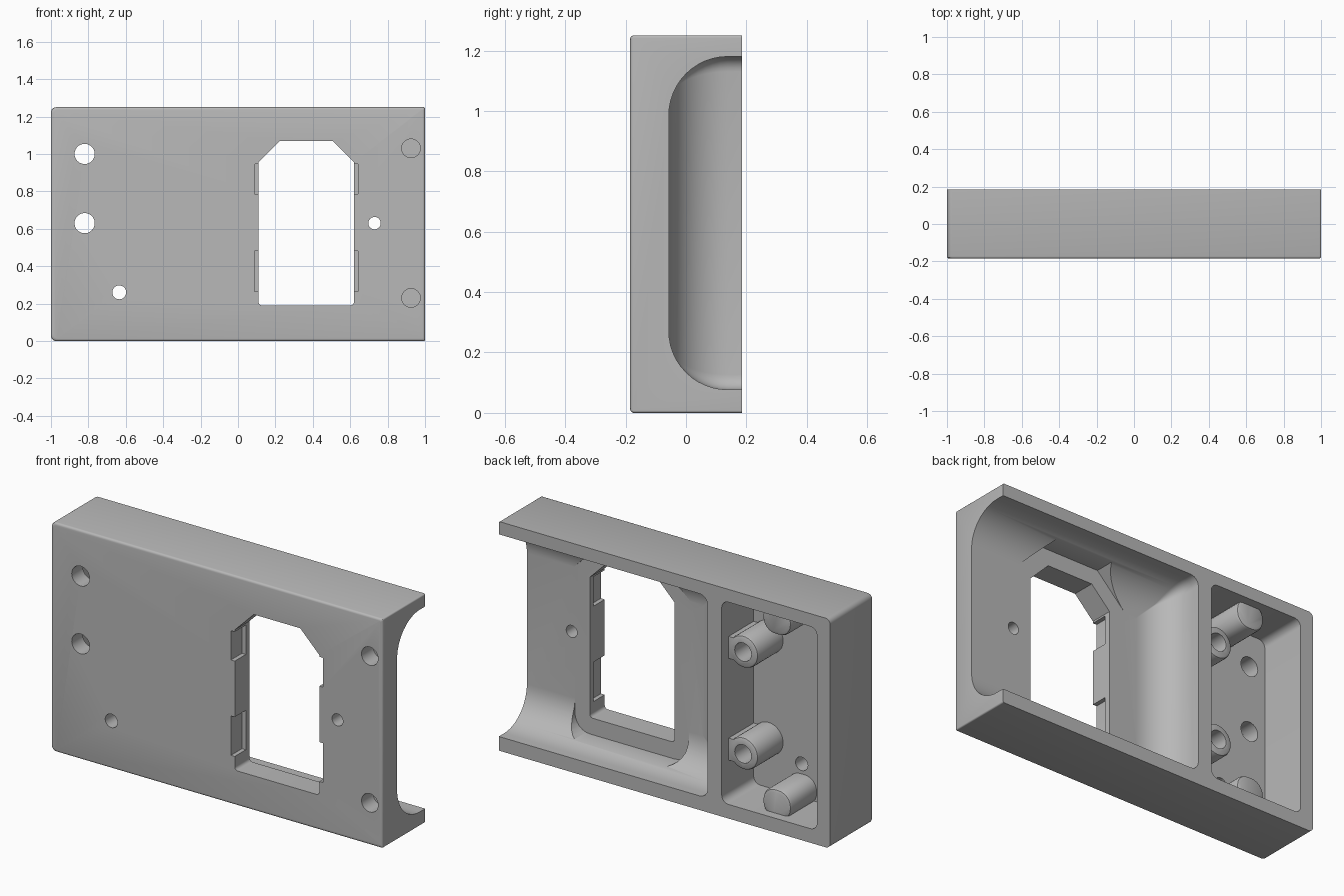
import bpy, bmesh, math

cube = bpy.data.objects.get("Cube")
if cube:
    bpy.data.objects.remove(cube, do_unlink=True)

grey = bpy.data.materials.new("plain grey")
grey.use_nodes = True
colour = (0.48, 0.48, 0.48, 1)
grey.diffuse_color = colour
grey.node_tree.nodes["Principled BSDF"].inputs["Base Color"].default_value = colour

BACK, FRONT = 0.185, -0.185
FLOOR = -0.057          # large recess floor
SMALL_FLOOR = -0.09     # small recess floor
BEYOND = 0.3


def rounded(x0, x1, z0, z1, r_left, r_right=None, steps=6):
    """Rounded rectangle outline, with its own radius at each end."""
    r_right = r_left if r_right is None else r_right
    corners = [(x1, z0, -1, 1, r_right, 270), (x1, z1, -1, -1, r_right, 0),
               (x0, z1, 1, -1, r_left, 90), (x0, z0, 1, 1, r_left, 180)]
    pts = []
    for x, z, sx, sz, r, start in corners:
        for i in range(steps + 1):
            a = math.radians(start + 90 * i / steps)
            pts.append((x + sx * r + r * math.cos(a), z + sz * r + r * math.sin(a)))
    return pts


def circle(x, z, r, n=40):
    return [(x + r * math.cos(math.tau * i / n), z + r * math.sin(math.tau * i / n)) for i in range(n)]


def loft(name, rings):
    """Solid through outlines placed along y: rings = [(outline, y), ...]."""
    bm = bmesh.new()
    loops = [[bm.verts.new((x, y, z)) for x, z in pts] for pts, y in rings]
    for a, b in zip(loops, loops[1:]):
        for i in range(len(a)):
            j = (i + 1) % len(a)
            bm.faces.new((a[i], a[j], b[j], b[i]))
    bm.faces.new(loops[0])
    bm.faces.new(loops[-1])
    bmesh.ops.recalc_face_normals(bm, faces=bm.faces)
    mesh = bpy.data.meshes.new(name)
    bm.to_mesh(mesh)
    bm.free()
    mesh.materials.append(grey)
    ob = bpy.data.objects.new(name, mesh)
    bpy.context.collection.objects.link(ob)
    return ob


def prism(name, pts, y0, y1):
    return loft(name, [(pts, y0), (pts, y1)])


def combine(target, tool, operation="DIFFERENCE"):
    mod = target.modifiers.new(tool.name, "BOOLEAN")
    mod.operation = operation
    mod.solver = "EXACT"
    mod.object = tool
    bpy.context.view_layer.update()
    mesh = bpy.data.meshes.new_from_object(target.evaluated_get(bpy.context.evaluated_depsgraph_get()))
    target.modifiers.clear()
    target.data = mesh
    bpy.data.objects.remove(tool, do_unlink=True)


def window_outline(grow, r):
    """Window with chamfered top and rounded bottom corners."""
    x0, x1, z0, z1 = 0.11 - grow, 0.62 + grow, 0.19 - grow, 1.07 + grow
    c = 0.115 + grow * 0.59
    bottom = rounded(x0, x1, z0, z1, r)
    right, left = bottom[:7], bottom[-7:]
    return right + [(x1, z1 - c), (x1 - c, z1), (x0 + c, z1), (x0, z1 - c)] + left


# Outer block with a softened front edge
rings = []
for i in range(4):
    a = math.radians(30 * i)
    o = 0.012 * (1 - math.sin(a))
    rings.append((rounded(-1 + o, 1 - o, o, 1.25 - o, 0.028, 0.008), FRONT + 0.012 * (1 - math.cos(a))))
rings.append((rounded(-1, 1, 0, 1.25, 0.028, 0.008), BACK))
body = loft("housing", rings)

# Large back recess: coved sides, open at the left end
cove, rings = 0.195, []
for i in range(13):
    a = math.radians(7.5 * i)
    o = cove * (1 - math.sin(a))
    outline = rounded(-0.26 + o, 1.3, 0.077 + o, 1.18 - o, max(0.05 - o * 0.5, 0.004), 0.004)
    rings.append((outline, FLOOR + cove * (1 - math.cos(a))))
rings.append((rounded(-0.26, 1.3, 0.077, 1.18, 0.05, 0.004), BEYOND))
combine(body, loft("large_recess", rings))

# Straight-walled relief around the window, then the window itself
combine(body, prism("window_relief", window_outline(0.09, 0.09), FLOOR, BEYOND))
combine(body, prism("window", window_outline(0, 0.018), -0.3, BEYOND))

# Clip notches on both sides of the window
for z0, z1 in ((0.265, 0.48), (0.785, 0.945)):
    for x0, x1 in ((0.087, 0.15), (0.58, 0.643)):
        combine(body, prism("notch", rounded(x0, x1, z0, z1, 0.003), -0.3, SMALL_FLOOR))

# Small back recess
combine(body, prism("small_recess", rounded(-0.92, -0.345, 0.077, 1.18, 0.04), SMALL_FLOOR, BEYOND))

# Through holes and blind front sockets
for x, z, r, end in ((-0.82, 1.0, 0.054, 0.1), (-0.82, 0.63, 0.054, 0.1), (-0.635, 0.26, 0.037, 0.1),
                     (0.73, 0.63, 0.033, 0.1), (0.925, 1.03, 0.05, -0.085), (0.925, 0.23, 0.05, -0.085)):
    combine(body, prism("hole", circle(x, z, r), -0.3, end))


def boss(name, outline, top):
    """Post with a softened end; outline is a function of inset."""
    return loft(name, [(outline(0), -0.12), (outline(0), top - 0.015),
                       (outline(0.004), top - 0.005), (outline(0.015), top)])


# Screw posts joined to the dividing wall
for side, z in (("lower", 0.345), ("upper", 0.9)):
    post = boss(side + "_screw_post", lambda o: circle(-0.435, z, 0.088 - o), 0.13)
    web = prism("web", rounded(-0.43, -0.32, z - 0.06, z + 0.06, 0.004), -0.115, 0.125)
    combine(post, web, "UNION")
    combine(post, prism("screw_hole", circle(-0.435, z, 0.05), -0.05, BEYOND))

# Half-round ribs on the bottom and top walls
boss("lower_rib", lambda o: rounded(-0.725 + o, -0.555 - o, 0.05, 0.205 - o, 0.07), 0.135)
boss("upper_rib", lambda o: rounded(-0.725 + o, -0.555 - o, 1.05 + o, 1.205, 0.07), 0.135)

# Smooth curves, crisp edges
bpy.ops.object.select_all(action="DESELECT")
for ob in bpy.context.collection.objects:
    if ob.type == "MESH" and ob.data.materials and ob.data.materials[0] == grey:
        ob.select_set(True)
        bpy.context.view_layer.objects.active = ob
bpy.ops.object.shade_smooth_by_angle(angle=math.radians(32))
